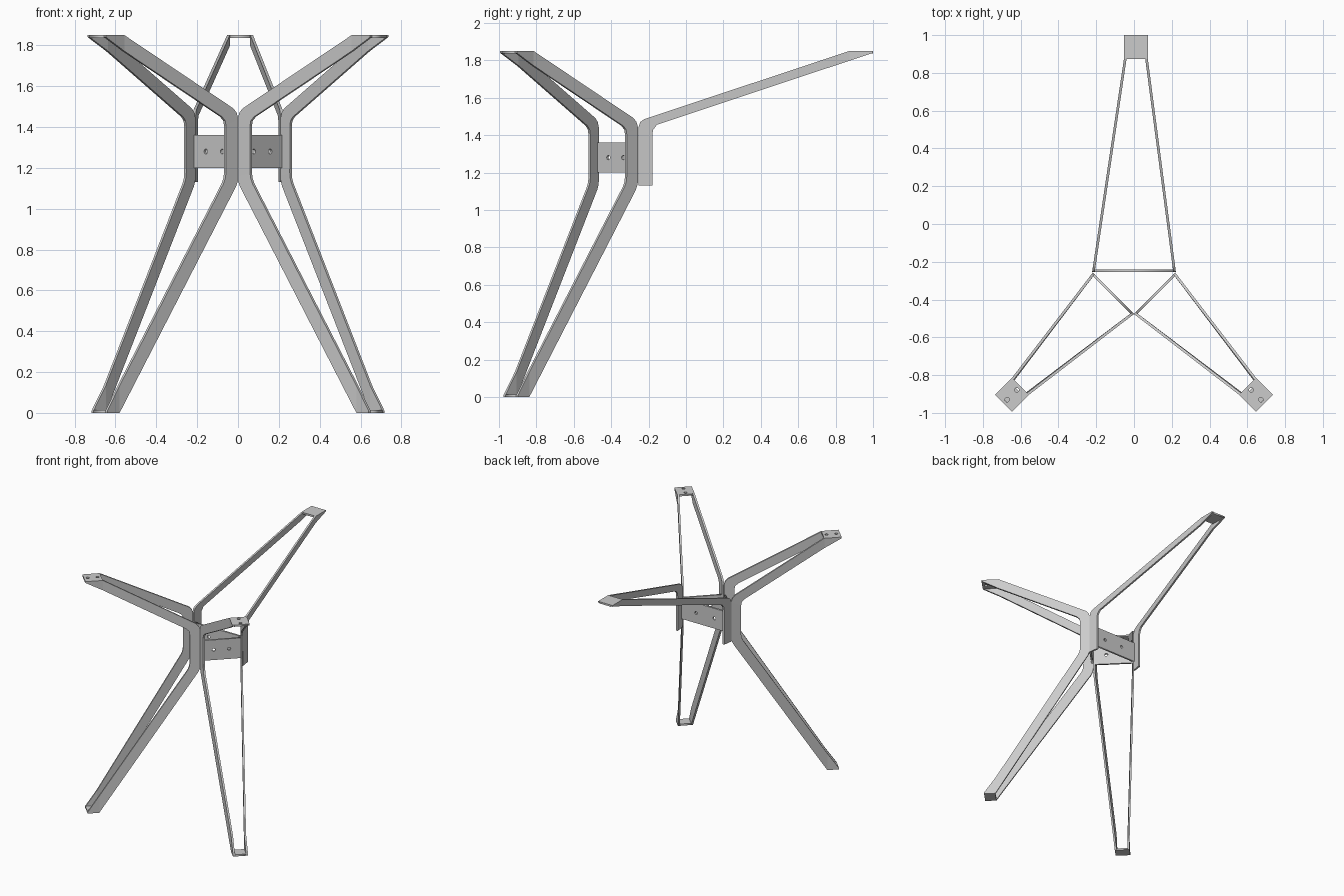
import bpy, bmesh, math
from mathutils import Matrix, Vector

if "Cube" in bpy.data.objects:
    bpy.data.objects.remove(bpy.data.objects["Cube"])

T = 0.014      # steel thickness
W = 0.075      # strip width
ZT = 1.85      # top height


def frame(origin, ang):
    """Local axes: u outward along the arm, v across, z up."""
    return Matrix.Translation(Vector((*origin, 0))) @ Matrix.Rotation(ang, 4, 'Z')


def plate(name, mat, sx, sy, holes):
    """Flat rectangular plate with drilled holes, centred in its own XY plane."""
    cu = bpy.data.curves.new(name, 'CURVE')
    cu.dimensions, cu.fill_mode, cu.extrude = '2D', 'BOTH', T / 2
    loops = [[(-sx, -sy), (sx, -sy), (sx, sy), (-sx, sy)]]
    for hx, hy in holes:
        loops.append([(hx + 0.012 * math.cos(k * math.pi / 8),
                       hy + 0.012 * math.sin(k * math.pi / 8)) for k in range(16)])
    for pts in loops:
        sp = cu.splines.new('POLY')
        sp.points.add(len(pts) - 1)
        for p, (x, y) in zip(sp.points, pts):
            p.co = (x, y, 0, 1)
        sp.use_cyclic_u = True
    ob = bpy.data.objects.new(name, cu)
    bpy.context.collection.objects.link(ob)
    ob.matrix_world = mat
    bpy.ops.object.select_all(action='DESELECT')
    ob.select_set(True)
    bpy.context.view_layer.objects.active = ob
    bpy.ops.object.convert(target='MESH')


def bar(name, mat, side, half, top, foot):
    """Bent flat strip: optional leg, upright, upper arm, folded end cheek."""
    ui, uo, hw, c = top
    slope = (ZT - 1.475) / ui
    low = lambda u: ZT - 0.01 - (uo - u) * slope
    st = []
    if foot:
        fi, fo, fw = foot
        k = 1.13 / fi
        leg = lambda u: (fo - u) * k
        st += [((fo, 0), (fo, 0.01)), ((fi, 0), (fi, leg(fi))),
               ((0.015, 1.13 - 0.015 * k), (0.09, leg(0.09))),
               ((0.003, 1.135), (0.079, leg(0.085) + 0.018)),
               ((0, 1.16), (W, 1.175))]
    else:
        st += [((0, 1.13), (W, 1.13))]
    st += [((0, 1.44), (W, 1.405)), ((0.01, 1.47), (W + 0.005, 1.43)),
           ((0.03, 1.475 + 0.03 * slope), (W + 0.025, low(W + 0.025))),
           ((ui, ZT), (ui, low(ui))), ((uo, ZT), (uo, ZT - 0.01))]

    def v_at(u, z):
        i, h, cc = (ui, hw, c) if z > 1.3 or not foot else (foot[0], foot[2], 0)
        end = cc + side * h
        return side * half + (end - side * half) * min(u / i, 1)

    bm = bmesh.new()
    rings = []
    for a, b in st:
        ring = [(a, 0), (b, 0), (b, T), (a, T)]
        rings.append([bm.verts.new((p[0], v_at(*p) - side * t, p[1])) for p, t in ring])
    for r, s in zip(rings, rings[1:]):
        for j in range(4):
            n = (j + 1) % 4
            bm.faces.new((r[j], r[n], s[n], s[j]))
    bm.faces.new(rings[0])
    bm.faces.new(rings[-1])
    bmesh.ops.recalc_face_normals(bm, faces=bm.faces)
    me = bpy.data.meshes.new(name)
    bm.to_mesh(me)
    bm.free()
    ob = bpy.data.objects.new(name, me)
    bpy.context.collection.objects.link(ob)
    ob.matrix_world = mat


def arm(name, origin, ang, half, top, foot, hole_v, top_holes):
    m = frame(origin, ang)
    ui, uo, hw, c = top
    for side, tag in ((1, "a"), (-1, "b")):
        bar(f"{name}_bar_{tag}", m, side, half, top, foot)
    # upper mounting plate
    plate(f"{name}_top_plate", m @ Matrix.Translation(((ui + uo) / 2, c, ZT - T / 2)),
          (uo - ui) / 2, hw - T, [(-0.036, 0), (0.036, 0)] if top_holes else [])
    # foot plate
    if foot:
        fi, fo, fw = foot
        plate(f"{name}_foot_plate", m @ Matrix.Translation(((fi + fo) / 2, 0, T / 2)),
              (fo - fi) / 2, fw - T, [])
    # upright hub plate between the two bars
    up = Matrix(((0, 0, 1, 0), (1, 0, 0, 0), (0, 1, 0, 0), (0, 0, 0, 1)))
    plate(f"{name}_hub_plate", m @ Matrix.Translation((T / 2, 0, 1.28)) @ up,
          half - T, 0.08, [(-hole_v, 0), (hole_v, 0)])


# two front arms with legs, and the longer rear arm without a leg
for sx, nm in ((1, "right"), (-1, "left")):
    arm(f"{nm}_front", (sx * 0.108, -0.366), -math.pi / 2 + sx * math.pi / 4, 0.155,
        (0.698, 0.825, 0.0635, 0), (0.722, 0.807, 0.055), 0.056, True)
arm("rear", (0, -0.255), math.pi / 2, 0.222, (1.128, 1.255, 0.0635, -0.01), None, 0.08, False)
